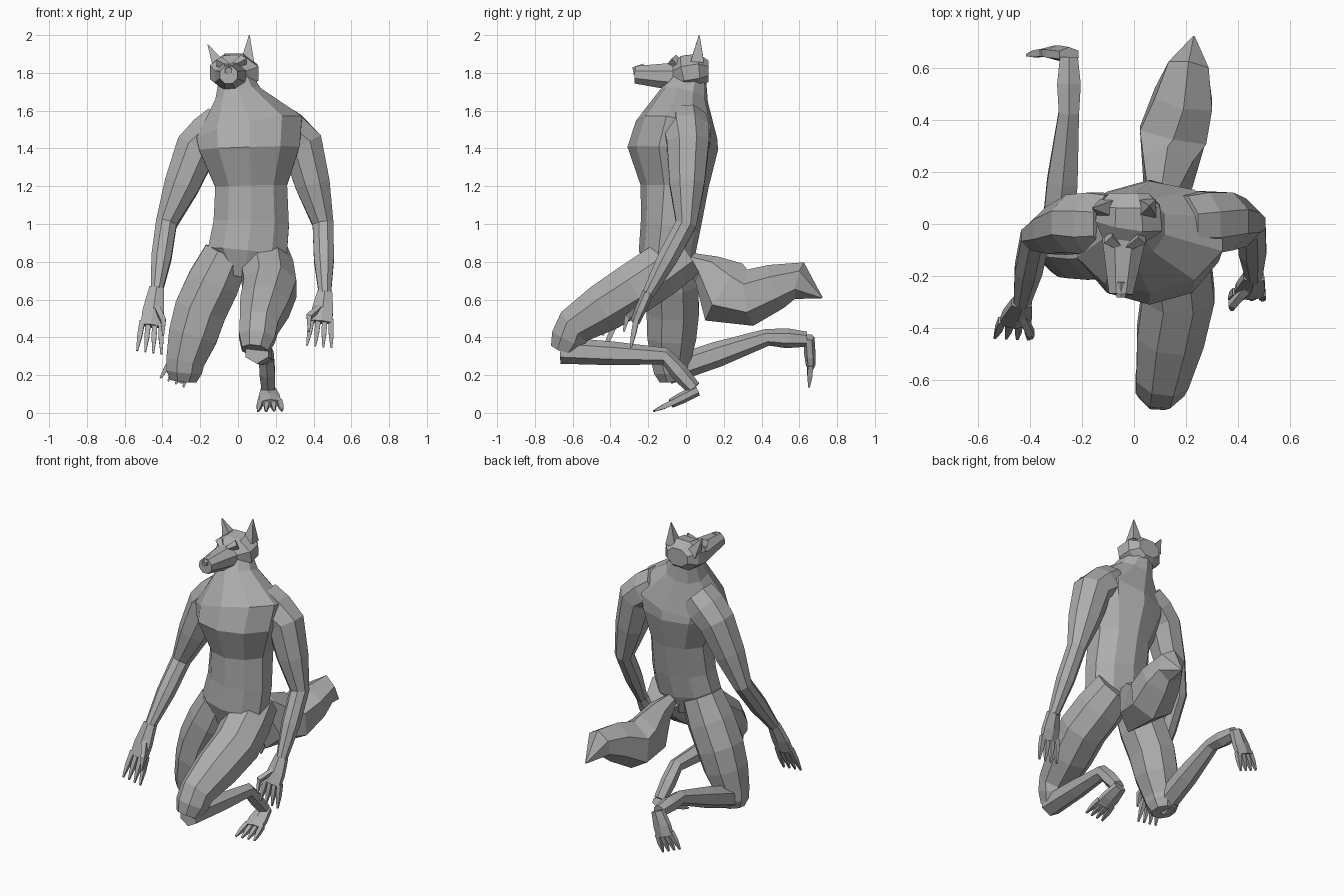
import bpy, bmesh, math
from mathutils import Vector

cube = bpy.data.objects.get("Cube")
if cube:
    bpy.data.objects.remove(cube, do_unlink=True)

grey = (0.42, 0.42, 0.42, 1)
fur = bpy.data.materials.new("grey fur")
fur.use_nodes = True
fur.diffuse_color = grey
fur.node_tree.nodes["Principled BSDF"].inputs["Base Color"].default_value = grey


def tube(name, rings, sides=8):
    """Loft a closed skin over rings of (centre, half width, half depth)."""
    bm = bmesh.new()
    centres = [Vector(ring[0]) for ring in rings]
    last = len(rings) - 1
    loops = []
    for i, (centre, width, depth) in enumerate(rings):
        tangent = (centres[min(i + 1, last)] - centres[max(i - 1, 0)]).normalized()
        across = Vector((1, 0, 0))
        across = (across - tangent * across.dot(tangent)).normalized()
        deep = tangent.cross(across)
        angles = [math.tau * (k + 0.5) / sides for k in range(sides)]
        loops.append([bm.verts.new(centres[i] + across * width * math.cos(a)
                                   + deep * depth * math.sin(a)) for a in angles])
    for low, high in zip(loops, loops[1:]):
        for k in range(sides):
            n = (k + 1) % sides
            bm.faces.new((low[k], low[n], high[n], high[k]))
    bm.faces.new(loops[0])
    bm.faces.new(loops[-1])
    bmesh.ops.recalc_face_normals(bm, faces=bm.faces)
    mesh = bpy.data.meshes.new(name)
    bm.to_mesh(mesh)
    bm.free()
    mesh.materials.append(fur)
    bpy.context.collection.objects.link(bpy.data.objects.new(name, mesh))


def limb(name, joints, radii, bulge, sides=8):
    """Run a tube through joints, swelling it halfway along each bone."""
    joints = [Vector(joint) for joint in joints]
    rings = [(joints[0], radii[0], radii[0])]
    for i in range(1, len(joints)):
        middle = (joints[i - 1] + joints[i]) / 2
        swell = (radii[i - 1] + radii[i]) / 2 + bulge
        rings.append((middle, swell, swell))
        rings.append((joints[i], radii[i], radii[i]))
    tube(name, rings, sides)


def paw(name, wrist, palm, tips, thumb=False):
    """Flat palm with four fanned digits, and a thumb on the inner side."""
    wrist, palm, tips = Vector(wrist), Vector(palm), Vector(tips)
    along = (palm - wrist).normalized()
    across = Vector((1, 0, 0))
    across = (across - along * across.dot(along)).normalized()
    tube(name, [(wrist, 0.045, 0.03), (wrist.lerp(palm, 0.6), 0.065, 0.03),
                (palm, 0.065, 0.025)], 6)
    thick = 0.02
    for i in range(4):
        fan = across * (i - 1.5) / 30
        root, tip = palm + fan - along * thick, tips + fan * 1.3
        limb(f"{name}_digit_{i + 1}", [root, tip], [thick, thick / 3], thick / 4, 4)
    if thumb:
        inward = -math.copysign(0.08, palm.x)
        root = wrist.lerp(palm, 0.4)
        bend = palm + Vector((inward * 0.8, -0.04, 0.03))
        limb(name + "_thumb", [root, bend, bend - Vector((0, 0.02, 0.08))],
             [thick, thick, thick / 3], 0, 4)


# Torso and neck
tube("torso", [
    ((0.04, -0.1, 0.72), 0.1, 0.1), ((0.05, -0.1, 0.85), 0.22, 0.15),
    ((0.07, -0.08, 1), 0.21, 0.16), ((0.07, -0.06, 1.2), 0.2, 0.18),
    ((0.06, -0.07, 1.4), 0.28, 0.24), ((0.06, -0.05, 1.5), 0.3, 0.22),
    ((0, -0.01, 1.68), 0.13, 0.13), ((-0.02, 0.03, 1.8), 0.08, 0.08)], 10)

# Head with muzzle
tube("head", [
    ((-0.02, 0.12, 1.81), 0.08, 0.06), ((-0.02, 0.07, 1.81), 0.13, 0.1),
    ((-0.02, 0, 1.8), 0.14, 0.1), ((-0.04, -0.06, 1.78), 0.09, 0.08),
    ((-0.05, -0.27, 1.79), 0.05, 0.05)])
limb("nose", [(-0.05, -0.22, 1.82), (-0.05, -0.28, 1.81)], [0.03, 0.02], 0, 6)

# Ears and brows
for side, root, tip, brow in (
        ("left", (0.05, 0.06, 1.86), (0.06, 0.07, 2), (0.03, -0.05, 1.87)),
        ("right", (-0.1, 0.06, 1.84), (-0.16, 0.06, 1.95), (-0.1, -0.05, 1.86))):
    limb(side + "_ear", [root, tip], [0.05, 0.003], 0, 4)
    limb(side + "_brow", [brow, (-0.04, -0.1, 1.83)], [0.03, 0.01], 0, 4)

# Arms and hands
arm_radii = (0.12, 0.12, 0.06, 0.035)
limb("left_arm", [(0.18, 0, 1.54), (0.34, 0.01, 1.42), (0.45, 0, 1), (0.46, -0.2, 0.63)],
     arm_radii, 0.01)
limb("right_arm", [(-0.08, 0, 1.53), (-0.22, 0, 1.4), (-0.38, -0.05, 1), (-0.43, -0.3, 0.65)],
     arm_radii, 0.01)
paw("left_hand", (0.46, -0.2, 0.64), (0.44, -0.27, 0.48), (0.43, -0.29, 0.35), thumb=True)
paw("right_hand", (-0.43, -0.3, 0.66), (-0.46, -0.38, 0.46), (-0.47, -0.44, 0.32), thumb=True)

# Thighs, the left one raised forward and the right one kneeling
thigh_radii = (0.13, 0.15, 0.11, 0.075)
limb("left_thigh", [(0.14, 0, 0.84), (0.17, -0.27, 0.66), (0.11, -0.59, 0.46),
                    (0.09, -0.65, 0.33)], thigh_radii, 0.01)
limb("right_thigh", [(-0.06, -0.08, 0.84), (-0.2, -0.07, 0.54), (-0.28, -0.08, 0.27),
                     (-0.29, -0.07, 0.17)], thigh_radii, 0.01)

# Shins and feet
shin_radii = (0.07, 0.045, 0.04)
limb("left_shin", [(0.1, -0.66, 0.33), (0.15, -0.11, 0.3), (0.16, 0.04, 0.13)],
     shin_radii, 0.005, 6)
limb("right_shin", [(-0.3, -0.1, 0.22), (-0.25, 0.43, 0.4), (-0.25, 0.64, 0.39)],
     shin_radii, 0.01, 6)
paw("left_foot", (0.16, 0.06, 0.12), (0.17, -0.08, 0.05), (0.17, -0.17, 0.01))
paw("right_foot", (-0.25, 0.65, 0.4), (-0.31, 0.66, 0.25), (-0.35, 0.65, 0.16))

# Bushy tail
tube("tail", [
    ((0.09, 0.02, 0.8), 0.04, 0.05), ((0.11, 0.11, 0.76), 0.07, 0.09),
    ((0.13, 0.2, 0.64), 0.11, 0.18), ((0.15, 0.34, 0.61), 0.15, 0.15),
    ((0.19, 0.48, 0.67), 0.13, 0.12), ((0.21, 0.6, 0.7), 0.09, 0.1),
    ((0.23, 0.72, 0.61), 0.004, 0.004)], 6)
